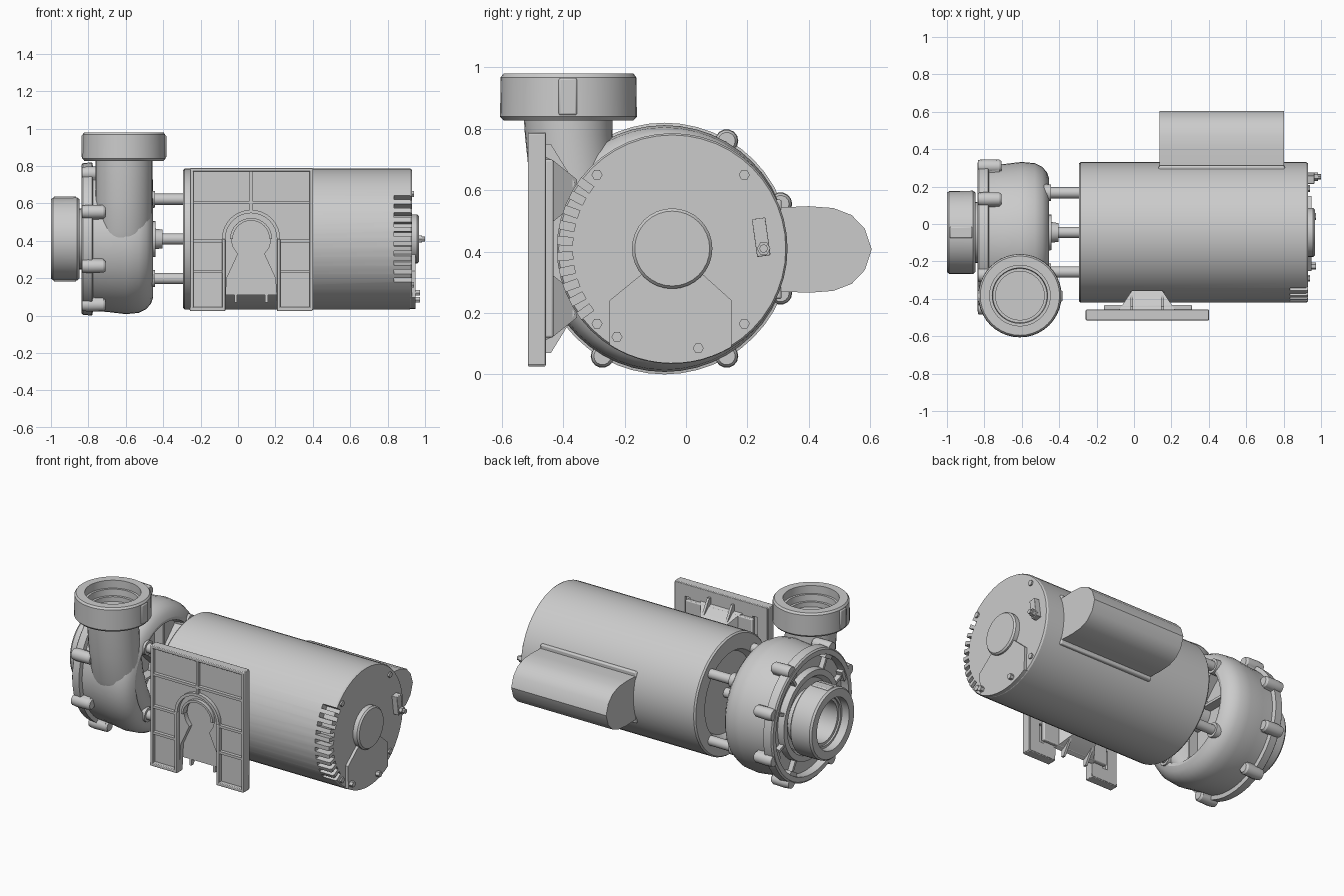
import bpy, bmesh
from math import sin, cos, pi, radians
from mathutils import Vector, Matrix

if "Cube" in bpy.data.objects:
    bpy.data.objects.remove(bpy.data.objects["Cube"])

CY, CZ = -0.045, 0.41        # motor axis
PY = -0.07                   # volute axis


def finish(name, bm):
    bmesh.ops.remove_doubles(bm, verts=bm.verts, dist=1e-5)
    bmesh.ops.recalc_face_normals(bm, faces=bm.faces)
    me = bpy.data.meshes.new(name)
    bm.to_mesh(me)
    bm.free()
    ob = bpy.data.objects.new(name, me)
    bpy.context.collection.objects.link(ob)
    return ob


def loft(name, rings, caps=True, closed=False):
    bm = bmesh.new()
    vs = [[bm.verts.new(p) for p in r] for r in rings]
    n = len(vs[0])
    pairs = list(zip(vs, vs[1:])) + ([(vs[-1], vs[0])] if closed else [])
    for a, b in pairs:
        for i in range(n):
            j = (i + 1) % n
            bm.faces.new((a[i], a[j], b[j], b[i]))
    if caps and not closed:
        bm.faces.new(vs[0])
        bm.faces.new(vs[-1])
    return finish(name, bm)


def lathe(name, prof, axis, o, n=32, closed=False):
    """prof: (position along axis, radius); o: the two other coordinates."""
    rings = []
    for t, r in prof:
        c = [(r * cos(2 * pi * i / n), r * sin(2 * pi * i / n)) for i in range(n)]
        if axis == 'x':
            rings.append([(t, o[0] + u, o[1] + v) for u, v in c])
        else:
            rings.append([(o[0] + u, o[1] + v, t) for u, v in c])
    return loft(name, rings, True, closed)


def rod(name, x0, x1, r, y, z, n=16):
    return lathe(name, [(x0, r), (x1, r)], 'x', (y, z), n)


def prism(name, pts, axis, a, b):
    if axis == 'x':
        return loft(name, [[(t, u, v) for u, v in pts] for t in (a, b)])
    return loft(name, [[(u, t, v) for u, v in pts] for t in (a, b)])


def box(name, x, y, z, bevel=0):
    ob = prism(name, [(x[0], z[0]), (x[1], z[0]), (x[1], z[1]), (x[0], z[1])], 'y', *y)
    if bevel:
        m = ob.modifiers.new("bevel", 'BEVEL')
        m.width, m.segments = bevel, 2
    return ob


def radial_box(name, x, r, w, ang, y, z):
    ob = box(name, x, r, (-w / 2, w / 2))
    ob.data.transform(Matrix.Translation((0, y, z)) @ Matrix.Rotation(ang, 4, 'X'))
    return ob


def arc(cx, cz, r, a0, a1, n):
    return [(cx + r * cos(radians(a0 + (a1 - a0) * i / n)),
             cz + r * sin(radians(a0 + (a1 - a0) * i / n))) for i in range(n + 1)]


def cut(ob, cutters):
    for c in cutters:
        m = ob.modifiers.new("cut", 'BOOLEAN')
        m.object, m.solver = c, 'EXACT'
        bpy.context.view_layer.objects.active = ob
        bpy.ops.object.modifier_apply(modifier=m.name)
        bpy.data.objects.remove(c)


# Motor shell with recessed front end and vent slots at the rear
motor = lathe("motor_shell", [(-0.25, 0.001), (-0.25, 0.25), (-0.29, 0.27), (-0.295, 0.368),
              (-0.285, 0.376), (0.92, 0.376), (0.93, 0.37), (0.93, 0.001)], 'x', (CY, CZ), 48)
cut(motor, [radial_box("slot_cutter", (0.835, 0.97), (0.325, 0.45), 0.026,
                       pi + radians(-36 + 8 * i), CY, CZ) for i in range(10)])

# Rear end: hub cap, lower cover, screws, ground terminal
lathe("rear_hub_cap", [(0.92, 0.131), (0.958, 0.131), (0.968, 0.122), (0.968, 0.001)], 'x', (CY, CZ), 32)
prism("rear_lower_cover", [(-0.14, 0.33), (-0.25, 0.24)] + arc(CY, CZ, 0.374, 237, 301, 12)
      + [(0.15, 0.24), (0.05, 0.33)], 'x', 0.92, 0.948)
for y, z, x in [(-0.29, 0.65, .94), (0.19, 0.65, .94), (-0.29, 0.165, .94), (0.19, 0.165, .94),
                (-0.225, 0.122, .972), (0.04, 0.085, .972)]:
    rod("end_screw", 0.92, x, 0.018, y, z, 6)
term = box("ground_terminal", (0.92, 0.965), (-0.022, 0.022), (-0.062, 0.062), 0.003)
term.data.transform(Matrix.Translation((0, 0.245, 0.447)) @ Matrix.Rotation(radians(8), 4, 'X'))
rod("ground_screw", 0.93, 1.0, 0.014, 0.253, 0.41, 8)
rod("ground_nut", 0.95, 0.985, 0.022, 0.253, 0.41, 6)

# Capacitor cover
hump = [(0.26, 0.272), (0.40, 0.266), (0.48, 0.272), (0.54, 0.295), (0.583, 0.34), (0.605, 0.407)]
hump += [(y, 2 * 0.407 - z) for y, z in reversed(hump[:-1])]
prism("capacitor_cover", hump, 'x', 0.137, 0.803)
box("capacitor_flange", (0.132, 0.806), (0.26, 0.312), (0.245, 0.57), 0.008)

# Shaft and standoffs between pump and motor
rod("shaft", -0.55, -0.24, 0.03, CY, CZ)
lathe("seal_hub", [(-0.54, 0.1), (-0.44, 0.095), (-0.44, 0.055), (-0.405, 0.05)], 'x', (CY, CZ), 24)
for sy in (-1, 1):
    for sz in (-1, 1):
        lathe("standoff", [(-0.62, 0.05), (-0.445, 0.045), (-0.445, 0.03), (-0.28, 0.03)],
              'x', (CY + sy * 0.212, CZ + sz * 0.212), 16)

# Volute casing with ribbed front and back faces
lathe("volute", [(-0.80, 0.001), (-0.80, 0.22), (-0.83, 0.24), (-0.83, 0.275), (-0.79, 0.28), (-0.79, 0.36),
      (-0.838, 0.365), (-0.838, 0.395), (-0.83, 0.405), (-0.78, 0.41), (-0.775, 0.385), (-0.70, 0.39),
      (-0.60, 0.402), (-0.53, 0.395), (-0.49, 0.375), (-0.465, 0.345), (-0.455, 0.315), (-0.46, 0.295),
      (-0.53, 0.285), (-0.53, 0.001)], 'x', (PY, CZ), 48)
for i in range(8):
    radial_box("back_rib", (-0.55, -0.47), (0.08, 0.305), 0.016, i * pi / 4, PY, CZ)
for a in (21, 60, 120, 159, 201, 240, 300, 339):
    t = radians(a)
    radial_box("front_rib", (-0.82, -0.775), (0.26, 0.38), 0.018, t, PY, CZ)
    y, z = PY + 0.405 * cos(t), CZ + 0.405 * sin(t)
    lathe("flange_bolt_boss", [(-0.835, 0.034), (-0.80, 0.038), (-0.72, 0.036), (-0.708, 0.028)],
          'x', (y, z), 14)
    radial_box("boss_web", (-0.83, -0.72), (0.34, 0.405), 0.07, t, PY, CZ)

# Outlet pipe blending down into the volute
path = [(0.86, -0.385, 0.145), (0.78, -0.382, 0.143), (0.62, -0.365, 0.143), (0.45, -0.335, 0.146),
        (0.32, -0.29, 0.146), (0.20, -0.215, 0.14), (0.10, -0.13, 0.11)]
loft("outlet_pipe", [[(-0.61 + 0.152 * cos(2 * pi * i / 32), y + r * sin(2 * pi * i / 32), z)
                      for i in range(32)] for z, y, r in path])

# Union nuts: (distance from open end, radius)
nut = [(0.0, 0.162), (0.0, 0.212), (0.012, 0.221), (0.14, 0.223), (0.152, 0.212), (0.152, 0.13),
       (0.09, 0.13), (0.09, 0.145), (0.05, 0.148), (0.05, 0.162)]
lathe("outlet_union", [(0.98 - t, r) for t, r in nut], 'z', (-0.61, -0.383), 40, True)
lathe("intake_union", [(-1.0 + t, r) for t, r in nut], 'x', (CY, CZ), 40, True)
lathe("intake_neck", [(-0.94, 0.13), (-0.94, 0.15), (-0.79, 0.17), (-0.79, 0.13)], 'x', (CY, CZ), 32, True)
for s in (-1, 1):
    box("outlet_lug", sorted((-0.61 + s * 0.2, -0.61 + s * 0.227)), (-0.415, -0.355), (0.845, 0.965), 0.006)
    box("intake_lug", (-0.985, -0.865), (CY - 0.03, CY + 0.03),
        sorted((CZ + s * 0.2, CZ + s * 0.228)), 0.006)

# Mounting plate with keyhole notch and shallow slots on its back
MX = 0.07
panel = prism("mount_panel", [(-0.25, 0.03), (-0.07, 0.03), (-0.06, 0.2), (0.0, 0.33)]
              + arc(MX, 0.41, 0.105, 205, -25, 12)
              + [(0.14, 0.33), (0.20, 0.2), (0.21, 0.03), (0.395, 0.03), (0.395, 0.785), (-0.25, 0.785)],
              'y', -0.49, -0.456)
cut(panel, [box("slot_cutter", (x - 0.018, x + 0.018), (-0.474, -0.44), (z - 0.06, z + 0.06))
            for x in (-0.165, 0.31) for z in (0.17, 0.65)])
Y = (-0.515, -0.458)
for x in (-0.2475, 0.3925):
    box("plate_side_rim", (x - 0.0095, x + 0.0095), Y, (0.03, 0.785), 0.004)
box("plate_top_rim", (-0.255, 0.40), Y, (0.77, 0.79), 0.004)
box("plate_top_rib", (MX - 0.008, MX + 0.008), (-0.511, -0.48), (0.55, 0.78))
box("plate_cross_rib", (-0.25, 0.395), (-0.511, -0.48), (0.598, 0.614))
for s in (-1, 1):
    def span(a, b):
        return sorted((MX + s * a, MX + s * b))
    box("leg_inner_rim", span(0.138, 0.156), Y, (0.03, 0.41), 0.004)
    box("leg_foot_rim", span(0.138, 0.328), Y, (0.025, 0.046), 0.004)
    for z in (0.40, 0.235):
        box("leg_rib", span(0.145, 0.325), (-0.511, -0.48), (z - 0.008, z + 0.008))
for name, r0, r1 in (("arch_outer_rim", 0.138, 0.156), ("arch_inner_rim", 0.098, 0.112)):
    prism(name, arc(MX, 0.41, r1, 0, 180, 16) + arc(MX, 0.41, r0, 180, 0, 16), 'y', -0.513, -0.47)

# Saddle joining plate to motor
box("saddle_base", (-0.16, 0.31), (-0.46, -0.432), (0.12, 0.70), 0.006)
box("saddle_bridge", (-0.03, 0.17), (-0.45, -0.40), (0.20, 0.62))
for s in (-1, 1):
    rings = [[(x, y, CZ + s * z) for x, z in ((x0, z0), (x1, z0), (x1, z1), (x0, z1))]
             for y, x0, x1, z0, z1 in ((-0.46, -0.08, 0.22, 0.08, 0.30), (-0.43, -0.06, 0.20, 0.09, 0.285),
                                       (-0.355, -0.01, 0.15, 0.15, 0.225))]
    loft("saddle_pad", rings)
    for x in (-0.02, 0.145):
        prism("saddle_gusset", [(-0.46, CZ + s * 0.34), (-0.44, CZ + s * 0.34),
                                (-0.36, CZ + s * 0.21), (-0.44, CZ + s * 0.12)], 'x', x, x + 0.015)

# Smooth shading with sharp edges kept
bpy.ops.object.select_all(action='DESELECT')
for ob in bpy.context.scene.objects:
    ob.select_set(True)
    bpy.context.view_layer.objects.active = ob
bpy.ops.object.shade_smooth_by_angle(angle=radians(30))
